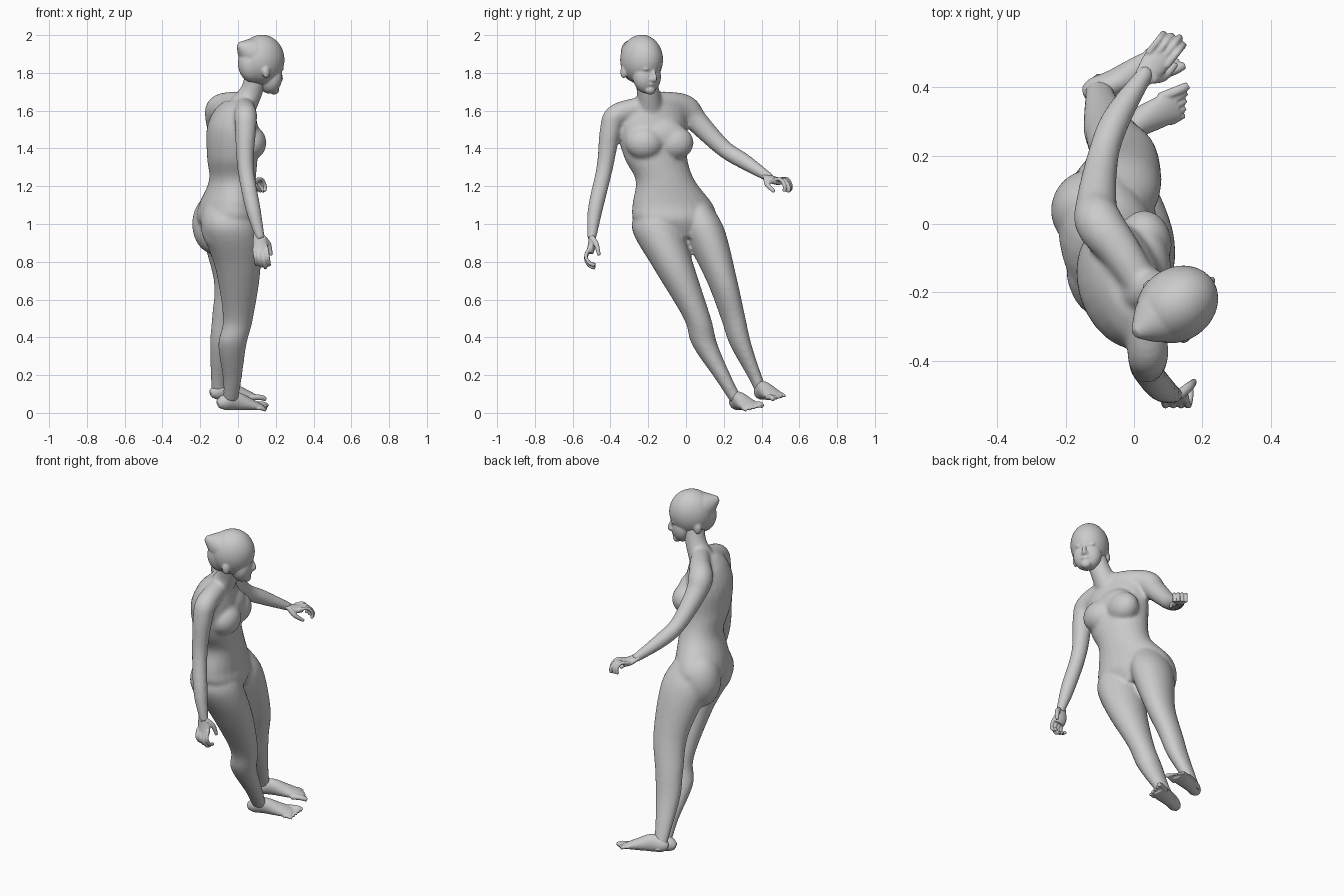
import bpy
import bmesh
import math
from mathutils import Matrix, Vector

cube = bpy.data.objects.get("Cube")
if cube:
    bpy.data.objects.remove(cube, do_unlink=True)

grey = bpy.data.materials.new("plain_grey")
grey.use_nodes = True
colour = (0.6, 0.6, 0.6, 1)
grey.diffuse_color = colour
grey.node_tree.nodes["Principled BSDF"].inputs["Base Color"].default_value = colour

WORLD = Matrix.Identity(4)
BOTH_SIDES = (-1, 1)


def frame(origin, forward, side):
    """Local axes: z runs forward, x to the side, y completes them."""
    z = Vector(forward).normalized()
    x = Vector(side)
    x = (x - z * x.dot(z)).normalized()
    axes = Matrix((x, z.cross(x), z)).transposed().to_4x4()
    return Matrix.Translation(Vector(origin)) @ axes


def smooth_rows(rows, steps=6):
    """Catmull-Rom interpolation of whole rows of numbers."""
    out = []
    last = len(rows) - 1
    for i in range(last):
        before, start, end, after = (rows[min(max(k, 0), last)] for k in range(i - 1, i + 3))
        for step in range(steps):
            t = step / steps
            row = []
            for a, b, c, d in zip(before, start, end, after):
                bend = 2 * a - 5 * b + 4 * c - d
                twist = 3 * (b - c) + d - a
                row.append(b + t / 2 * (c - a + t * (bend + t * twist)))
            out.append(row)
    out.append(rows[last])
    return out


def loft(bm, rows, place=WORLD, yaw=None, aspect=1, sides=24):
    """Rows are x, y, z, radius[, second radius]; a yaw keeps rings level."""
    rows = smooth_rows(rows)
    last = len(rows) - 1
    rings = []
    for i, row in enumerate(rows):
        centre = Vector(row[:3])
        if yaw is None:
            along = Vector(rows[min(i + 1, last)][:3]) - Vector(rows[max(i - 1, 0)][:3])
            along.normalize()
            u = Vector((1, 0, 0))
            u = (u - along * u.dot(along)).normalized()
        else:
            along = Vector((0, 0, 1))
            u = Vector((math.cos(yaw), math.sin(yaw), 0))
        v = along.cross(u) * aspect
        ring = []
        for k in range(sides):
            angle = math.tau * k / sides
            point = centre + u * row[3] * math.cos(angle) + v * row[-1] * math.sin(angle)
            ring.append(bm.verts.new(place @ point))
        rings.append(ring)
    for low, high in zip(rings, rings[1:]):
        for k in range(sides):
            n = (k + 1) % sides
            bm.faces.new((low[k], low[n], high[n], high[k]))
    bm.faces.new(rings[0][::-1])
    bm.faces.new(rings[-1])


def ball(bm, centre, radii, place=WORLD):
    matrix = place @ Matrix.Translation(Vector(centre)) @ Matrix.Diagonal(Vector(radii)).to_4x4()
    bmesh.ops.create_icosphere(bm, subdivisions=4, radius=1, matrix=matrix)


def fuse(name, bm, voxel, rounds):
    """Turn overlapping volumes into one softly blended surface."""
    bmesh.ops.recalc_face_normals(bm, faces=bm.faces)
    mesh = bpy.data.meshes.new(name)
    bm.to_mesh(mesh)
    bm.free()
    mesh.materials.append(grey)
    obj = bpy.data.objects.new(name, mesh)
    bpy.context.collection.objects.link(obj)
    remesh = obj.modifiers.new("blend", "REMESH")
    remesh.mode = "VOXEL"
    remesh.voxel_size = voxel
    remesh.use_smooth_shade = True
    soften = obj.modifiers.new("soften", "SMOOTH")
    soften.factor = 0.5
    soften.iterations = rounds


# Torso, leaning and turned
body = bmesh.new()
loft(body, [
    (-.05, -.04, .93, .1, .12), (-.06, -.06, 1.02, .15, .22), (-.06, -.07, 1.1, .14, .22),
    (-.03, -.11, 1.23, .12, .16), (-.03, -.16, 1.35, .13, .17), (-.03, -.18, 1.5, .13, .19),
    (-.02, -.18, 1.6, .1, .17), (0, -.18, 1.65, .07, .1)], yaw=.3)

# Bust, upper chest and seat
leftward = Vector((-.25, 1, 0))
for side in BOTH_SIDES:
    ball(body, Vector((.05, -.14, 1.43)) + leftward * side * .08, (.08, .1, .09))
    ball(body, Vector((-.1, -.05, 1)) + leftward * side * .09, (.12, .12, .16))
ball(body, (.03, -.15, 1.47), (.08, .15, .1))

# Neck
loft(body, [(0, -.19, 1.58, .08), (.07, -.2, 1.7, .06), (.1, -.22, 1.8, .06)])

# Arms, from the neck over the shoulder to the wrist
loft(body, [(.03, -.19, 1.65, .05), (-.04, -.08, 1.64, .06), (-.1, 0, 1.61, .07),
            (-.11, .06, 1.54, .06), (-.09, .2, 1.4, .046), (-.05, .31, 1.33, .042),
            (.04, .45, 1.24, .024)])
loft(body, [(.03, -.2, 1.63, .05), (.04, -.36, 1.58, .06), (.04, -.4, 1.5, .056),
            (.04, -.43, 1.3, .044), (.08, -.48, 1.08, .04), (.12, -.5, .92, .024)])

# Legs, from inside the hip to the ankle
loft(body, [(-.05, -.14, 1.1, .12), (-.04, -.15, .97, .15), (0, -.06, .76, .12),
            (0, .06, .5, .08), (-.03, .1, .36, .075), (-.03, .2, .18, .05),
            (-.04, .27, .06, .04)], yaw=.2, aspect=.9)
loft(body, [(-.08, .04, 1.1, .11), (-.06, .09, .97, .14), (-.03, .19, .7, .1),
            (-.06, .25, .5, .08), (-.08, .29, .36, .07), (-.1, .37, .18, .045),
            (-.1, .41, .09, .04)], yaw=.3, aspect=.8)
fuse("body", body, .01, 8)

# Head: skull with a pointed back, face, chin and lips
head = bmesh.new()
face = frame((.126, -.235, 1.87), (.82, .57, 0), (-.57, .82, 0))
ball(head, (0, 0, 0), (.107, .132, .126), face)
ball(head, (0, -.02, -.06), (.07, .1, .08), face)
ball(head, (0, -.09, .05), (.08, .09, .06), face)
ball(head, (0, -.16, .08), (.03, .025, .025), face)
ball(head, (0, -.13, .1), (.025, .01, .012), face)
loft(head, [(0, .02, -.02, .1), (0, .05, -.09, .07), (0, .08, -.15, .015)], face)

# Nose, eyelids and ears
loft(head, [(0, -.04, .1, .01), (0, -.1, .123, .012), (0, -.11, .1, .012)], face)
for side in BOTH_SIDES:
    ball(head, (side * .036, -.05, .1), (.02, .01, .012), face)
    ball(head, (side * .012, -.105, .11), (.01, .01, .01), face)
    ball(head, (side * .092, -.065, -.035), (.015, .034, .022), face)
fuse("head", head, .006, 3)


# Hands: palm, four curled fingers and a thumb
def hand(name, place, thumb):
    bm = bmesh.new()
    loft(bm, [(0, 0, -.02, .025), (0, 0, .05, .04), (0, -.01, .09, .038)], place, aspect=.5)
    for i in range(4):
        x = thumb * (.032 - .022 * i)
        reach = 1 - .07 * abs(i - 1)
        curl = ((-.01, .07), (-.03, .12), (-.01, .16), (.02, .17))
        loft(bm, [(x, y, z * reach, .01) for y, z in curl], place, sides=10)
    loft(bm, [(thumb * .02, 0, .01, .016), (thumb * .045, .025, .05, .014),
              (thumb * .05, .04, .11, .009)], place, sides=10)
    fuse(name, bm, .0045, 2)


hand("right_hand", frame((.11, -.5, .935), (.15, 0, -1), (-1, 0, 0)), -1)
hand("left_hand", frame((.03, .43, 1.25), (.55, .7, -.36), (.77, -.64, 0)), 1)


# Feet: heel to ball, then five toes
def foot(name, place, inner):
    bm = bmesh.new()
    loft(bm, [(0, .03, -.01, .02, .02), (0, .04, .02, .035, .04), (0, .05, .08, .038, .05),
              (0, .034, .16, .045, .034), (0, .017, .24, .047, .014)], place)
    for i in range(5):
        x = inner * (.038 - .02 * i)
        size = .01 if i else .015
        tip = .29 - .01 * i
        loft(bm, [(x, .02, .2, size), (x, .02, tip - .03, size), (x, .01, tip, size * .8)],
             place, sides=10)
    fuse(name, bm, .0045, 2)


foot("right_foot", frame((-.1, .265, .016), (.9, .36, 0), (-.3, .85, .26)), 1)
foot("left_foot", frame((-.137, .393, .07), (.9, .36, 0), (-.3, .9, .2)), -1)
